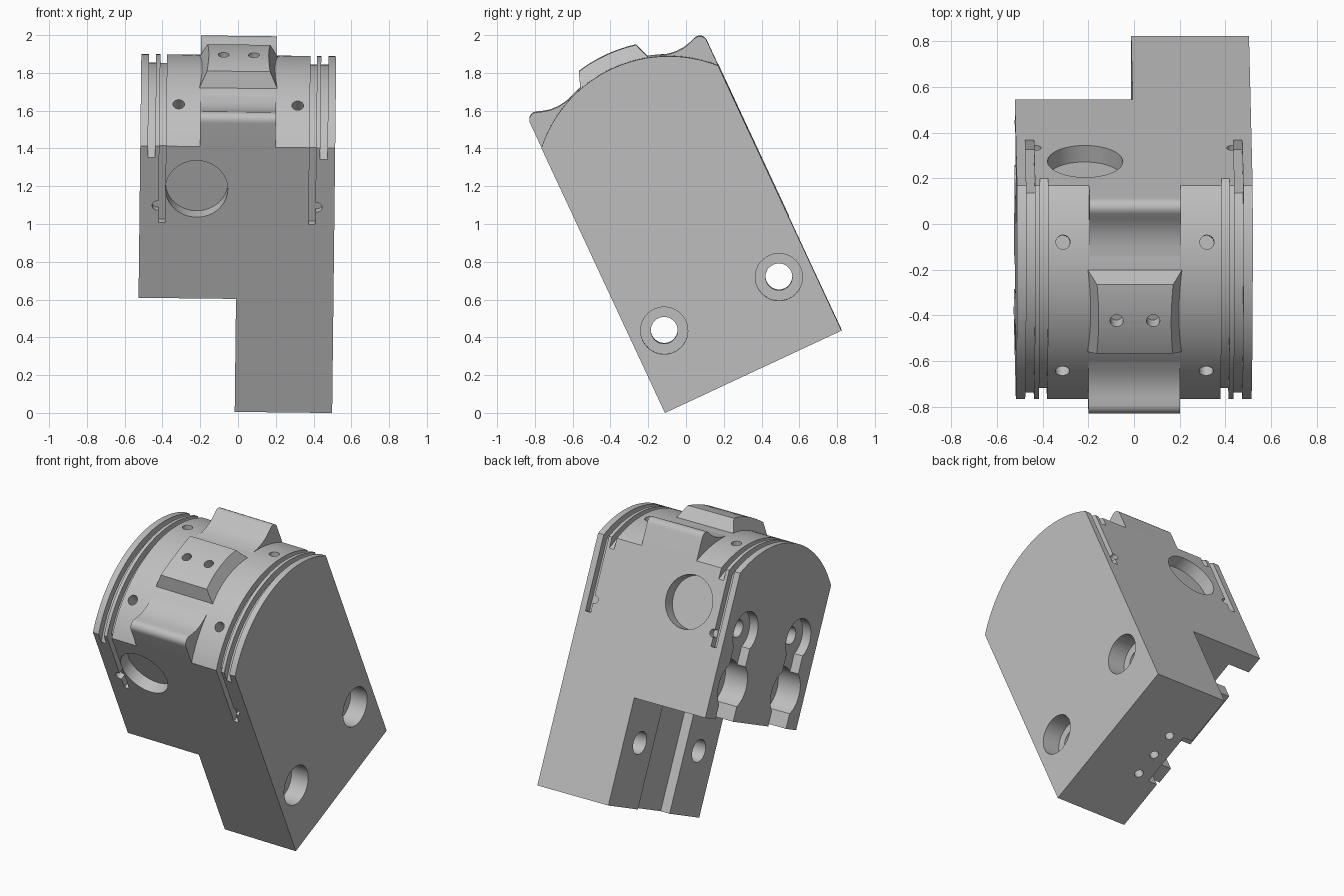
import bpy, bmesh
from math import sin, cos, asin, radians, sqrt
from mathutils import Matrix, Vector

cube = bpy.data.objects.get("Cube")
if cube:
    bpy.data.objects.remove(cube, do_unlink=True)

# Local frame: x across, y through the block, z along it; origin on the arc axis
HALF, R = 0.516, 0.71
BOTTOM, STEP = -1.06, -0.40
FRAME = Matrix.LocRotScale(Vector((-0.004, -0.092, 1.184)), None, None) \
    @ Matrix.Rotation(0.0115, 4, 'Y') @ Matrix.Rotation(radians(25), 4, 'X')

grey = bpy.data.materials.new("machined_grey")
grey.use_nodes = True
grey.diffuse_color = (0.52, 0.52, 0.52, 1)
grey.node_tree.nodes["Principled BSDF"].inputs["Base Color"].default_value = (0.52, 0.52, 0.52, 1)


def make(name, bm):
    bmesh.ops.recalc_face_normals(bm, faces=bm.faces)
    mesh = bpy.data.meshes.new(name)
    bm.to_mesh(mesh)
    bm.free()
    mesh.materials.append(grey)
    ob = bpy.data.objects.new(name, mesh)
    bpy.context.scene.collection.objects.link(ob)
    ob.matrix_world = FRAME
    return ob


def prism(name, profile, x0, x1):
    """Extrude a (y, z) outline from x0 to x1."""
    bm = bmesh.new()
    face = bm.faces.new([bm.verts.new((x0, y, z)) for y, z in profile])
    out = bmesh.ops.extrude_face_region(bm, geom=[face])
    moved = [v for v in out["geom"] if isinstance(v, bmesh.types.BMVert)]
    bmesh.ops.translate(bm, verts=moved, vec=(x1 - x0, 0, 0))
    return make(name, bm)


def box(name, x, y, z):
    return prism(name, [(y[0], z[0]), (y[1], z[0]), (y[1], z[1]), (y[0], z[1])], x[0], x[1])


def drill(start, end, r, segments=40):
    """Cylindrical cutter between two points."""
    a, b = Vector(start), Vector(end)
    turn = (b - a).to_track_quat('Z', 'Y').to_matrix().to_4x4()
    bm = bmesh.new()
    bmesh.ops.create_cone(bm, cap_ends=True, segments=segments, radius1=r, radius2=r,
                          depth=(b - a).length, matrix=Matrix.Translation((a + b) / 2) @ turn)
    return make("cutter", bm)


def arc(r, y0, y1, n=48):
    a0, a1 = asin(y0 / r), asin(y1 / r)
    angles = [a0 + (a1 - a0) * i / n for i in range(n + 1)]
    return [(r * sin(a), r * cos(a)) for a in angles]


def finish(ob, cutters=(), operation='DIFFERENCE'):
    """Apply the cutters, remove them, and shade smooth with sharp edges."""
    for c in cutters:
        c.hide_render = True
        m = ob.modifiers.new("cut", 'BOOLEAN')
        m.operation, m.solver, m.object = operation, 'EXACT', c
    bpy.context.view_layer.update()
    mesh = bpy.data.meshes.new_from_object(ob.evaluated_get(bpy.context.evaluated_depsgraph_get()))
    ob.modifiers.clear()
    ob.data = mesh
    for c in cutters:
        bpy.data.objects.remove(c, do_unlink=True)
    mesh.shade_smooth()
    mesh.set_sharp_from_angle(angle=radians(28))


# Main block with domed end
block = prism("main_block", [(HALF, BOTTOM), (-HALF, BOTTOM)] + arc(R, -HALF, HALF), -HALF, HALF)
cuts = [
    box("cutter", (-1, 0), (-1, 1), (-2, STEP)),             # step under the right half
    box("cutter", (-0.1, 0.065), (-0.18, 0.18), (-2, STEP)),  # keyway on the step face
]

# Shallow round recesses, front and back
for s in (-1, 1):
    cuts.append(drill((-0.215, s * (HALF - 0.08), 0.24), (-0.215, s * 0.7, 0.24), 0.165, 64))


# Grooves over the dome that run on down one face
def groove(x0, x1, side, end, d=0.045):
    inner = arc(R - d, -(HALF - d), 0.56)
    path = [(-(HALF - d), end)] + inner + [(0.7, inner[-1][1]), (0.7, 0.9), (-0.7, 0.9), (-0.7, end)]
    return prism("cutter", [(-side * y, z) for y, z in path], x0, x1)


for s in (-1, 1):
    cuts.append(groove(s * 0.38, s * 0.415, -1, 0.04))
    cuts.append(groove(s * 0.437, s * 0.475, 1, 0.02))
    # small hooked notches near the groove ends
    cuts.append(drill((s * 0.423, -0.476, 0.14), (s * 0.423, -0.6, 0.14), 0.027, 20))
    cuts.append(drill((s * 0.43, 0.476, 0.10), (s * 0.43, 0.6, 0.10), 0.024, 20))
    # radial holes in the dome
    for t in (-1, 1):
        a = radians(26 * t)
        cuts.append(drill((s * 0.315, 0.6 * sin(a), 0.6 * cos(a)),
                          (s * 0.315, 0.8 * sin(a), 0.8 * cos(a)), 0.031, 28))
    # counterbored bolt holes through the leg
    cuts.append(drill((-0.2, s * 0.335, -0.663), (0.7, s * 0.335, -0.663), 0.071))
    cuts.append(drill((HALF - 0.12, s * 0.335, -0.663), (0.7, s * 0.335, -0.663), 0.125))
    # keyhole pockets in the right side, open at the step
    y = s * 0.3
    cuts.append(drill((-0.7, y, 0.14), (0.06 - HALF, y, 0.14), 0.13))
    cuts.append(box("cutter", (-0.7, 0.06 - HALF), (y - 0.09, y + 0.09), (-0.15, 0.1)))
    cuts.append(drill((-0.7, y, 0.15), (-0.25, y, 0.15), 0.055))
    cuts.append(drill((-0.7, y, -0.19), (0.16 - HALF, y, -0.19), 0.155))
    cuts.append(box("cutter", (-0.7, 0.155 - HALF), (y - 0.1, y + 0.1), (-0.5, -0.2)))

# Three pin holes in the base
for i in (-1, 0, 1):
    cuts.append(drill((0.156, i * 0.157, BOTTOM - 0.1), (0.156, i * 0.157, BOTTOM + 0.1), 0.027, 24))
finish(block, cuts)

# Central strip with a rounded lip at each end
edge = sqrt(R * R - HALF * HALF)
lip = [(HALF, edge), (HALF, 0.625)]
lip += [(0.476 + 0.04 * cos(radians(a)), 0.63 + 0.04 * sin(radians(a))) for a in range(10, 111, 20)]
lip += [(0.43, 0.656), (0.39, 0.646), (0.345, 0.644), (0.30, 0.65), (0.25, 0.664), (0.18, 0.684)]
strip = prism("centre_strip", lip + [(-y, z) for y, z in reversed(lip)], -0.2, 0.2)
finish(strip)

# Raised pad with sloping sides, curved top and two holes
bm = bmesh.new()
bmesh.ops.create_cube(bm, size=2)
for v in bm.verts:
    top = v.co.z > 0
    v.co = (v.co.x * (0.147 if top else 0.207), v.co.y * (0.152 if top else 0.198), 0.81 if top else 0.68)
pad = make("raised_pad", bm)
finish(pad, [drill((-1, 0, 0), (1, 0, 0), 0.785, 160)], 'INTERSECT')
finish(pad, [drill((x, 0, 0.715), (x, 0, 0.9), 0.029, 28) for x in (-0.08, 0.08)])
